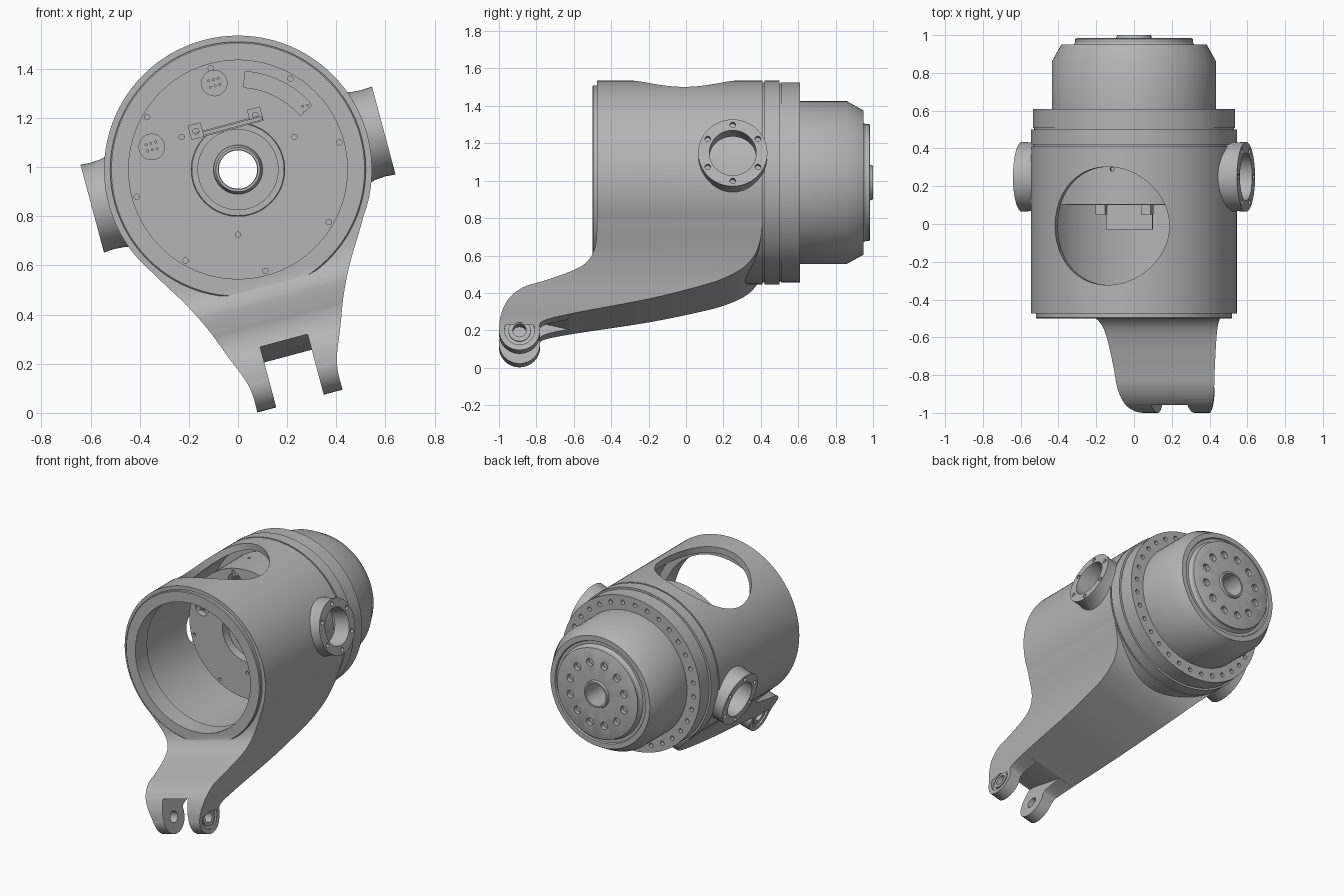
import bpy, bmesh
from math import sin, cos, pi, radians
from mathutils import Matrix, Vector

cube = bpy.data.objects.get("Cube")
if cube:
    bpy.data.objects.remove(cube)

# One cast metal colour
metal = bpy.data.materials.new("grey metal")
metal.use_nodes = True
GREY = (0.46, 0.46, 0.46, 1)
metal.diffuse_color = GREY
metal.node_tree.nodes["Principled BSDF"].inputs["Base Color"].default_value = GREY

PARTS = []
AXES = {"y": Matrix.Identity(4), "x": Matrix.Rotation(-pi / 2, 4, "Z"),
        "-x": Matrix.Rotation(pi / 2, 4, "Z"), "z": Matrix.Rotation(pi / 2, 4, "X")}


def finish(bm, name):
    bmesh.ops.recalc_face_normals(bm, faces=bm.faces)
    mesh = bpy.data.meshes.new(name)
    bm.to_mesh(mesh)
    bm.free()
    mesh.materials.append(metal)
    obj = bpy.data.objects.new(name, mesh)
    bpy.context.collection.objects.link(obj)
    PARTS.append(obj)
    return obj


def add_lathe(bm, profile, axis="y", at=(0, 0, 0), sides=96, ring=False):
    """Turn (distance, radius) points about an axis; ring closes the loop."""
    m = Matrix.Translation(at) @ AXES[axis]
    rows = [[bm.verts.new(m @ Vector((r * cos(2 * pi * i / sides), t, r * sin(2 * pi * i / sides))))
             for i in range(sides)] for t, r in profile]
    pairs = list(zip(rows, rows[1:])) + ([(rows[-1], rows[0])] if ring else [])
    for a, b in pairs:
        for i in range(sides):
            j = (i + 1) % sides
            bm.faces.new((a[i], a[j], b[j], b[i]))
    if not ring:
        bm.faces.new(rows[0])
        bm.faces.new(rows[-1])


def lathe(name, profile, **kw):
    bm = bmesh.new()
    add_lathe(bm, profile, **kw)
    return finish(bm, name)


def holes(name, centres, r, depth, axis="y", sides=16):
    """Many round pins in one mesh."""
    bm = bmesh.new()
    for c in centres:
        add_lathe(bm, [(-depth, r), (depth, r)], axis, c, sides)
    return finish(bm, name)


def prism(name, pts, lo, hi, place):
    """Extrude a 2D outline; place(u, v, w) gives the position."""
    bm = bmesh.new()
    a, b = ([bm.verts.new(place(u, v, w)) for u, v in pts] for w in (lo, hi))
    bm.faces.new(a)
    bm.faces.new(b)
    for i in range(len(pts)):
        j = (i + 1) % len(pts)
        bm.faces.new((a[i], a[j], b[j], b[i]))
    return finish(bm, name)


def along_x(u, v, w):
    return (w, u, v)


def along_y(u, v, w):
    return (u, w, v)


def box(name, x, y, z):
    return prism(name, [(x[0], z[0]), (x[1], z[0]), (x[1], z[1]), (x[0], z[1])], *y, along_y)


def boolean(obj, tool, op="DIFFERENCE"):
    mod = obj.modifiers.new("cut", "BOOLEAN")
    mod.operation, mod.solver, mod.object = op, "EXACT", tool
    bpy.context.view_layer.update()
    mesh = bpy.data.meshes.new_from_object(obj.evaluated_get(bpy.context.evaluated_depsgraph_get()))
    obj.modifiers.clear()
    obj.data = mesh
    PARTS.remove(tool)
    bpy.data.objects.remove(tool)


def smooth(pts, n=6):
    """Catmull-Rom curve through the points."""
    p = [Vector(q) for q in [pts[0], *pts, pts[-1]]]
    out = []
    for a, b, c, d in zip(p, p[1:], p[2:], p[3:]):
        for k in range(n):
            t = k / n
            out.append(0.5 * (2 * b + (c - a) * t + (2 * a - 5 * b + 4 * c - d) * t * t
                              + (3 * b - a - 3 * c + d) * t ** 3))
    return [tuple(v) for v in out] + [pts[-1]]


def circle(n, r, y, start=0):
    return [(r * cos(start + 2 * pi * i / n), y, r * sin(start + 2 * pi * i / n)) for i in range(n)]


# Everything is built about the housing axis, then tilted at the end.
# Fork arm: side outline crossed with front outline
upper = smooth([(-.475, -.34), (-.485, -.45), (-.525, -.52), (-.6, -.565), (-.75, -.615),
                (-.87, -.65), (-.95, -.71), (-.99, -.79), (-1, -.865)])
tip = [(-.89 + .11 * cos(pi + k * pi / 16), -.865 + .11 * sin(pi + k * pi / 16)) for k in range(1, 16)]
under = smooth([(-.78, -.865), (-.765, -.82), (-.6, -.78), (-.2, -.709), (.1, -.638), (.22, -.598),
                (.31, -.55), (.37, -.487), (.4, -.41), (.41, -.3)])
arm = prism("fork_arm", [(-.475, -.2)] + upper + tip + under + [(.41, -.2)], -.7, .7, along_x)
half = smooth([(.505, -.2), (.43, -.34), (.345, -.48), (.285, -.6), (.235, -.73), (.195, -.83),
               (.18, -.9), (.18, -1)])
front = prism("front_outline", half + [(-a, b) for a, b in reversed(half)], -1.1, .5, along_y)
boolean(arm, front, "INTERSECT")
slot = [(-1.1, -1.1), (-1.1, -.715), (-.91, -.722), (-.61, -.79), (-.61, -1.1)]
boolean(arm, prism("fork_slot", slot, -.1, .1, along_x))
boolean(arm, holes("pin_bore", [(0, -.89, -.865)], .038, .3, "x", 32))
for s in (-1, 1):
    boolean(arm, holes("pin_recess", [(s * .18, -.89, -.865)], .08, .012, "x", 32))
    lathe("pin_bush", [(.165, .036), (.165, .06), (.177, .06), (.177, .036)],
          axis="x" if s > 0 else "-x", at=(0, -.89, -.865), sides=32, ring=True)

# Housing barrel: front lip, thin wall behind it, side ports and top window
body = lathe("housing", [(-.5, .515), (-.495, .52), (-.475, .52), (-.475, .545), (.41, .545),
                         (.41, .535), (.425, .535)], sides=128)
boolean(body, arm, "UNION")
for ax in ("x", "-x"):
    boolean(body, lathe("port_boss", [(.4, .215), (.49, .195), (.53, .185), (.57, .182), (.614, .185)],
                        axis=ax, at=(0, .25, 0), sides=64), "UNION")
boolean(body, lathe("bore", [(-.6, .445), (-.37, .445), (-.37, .5), (.6, .5)], sides=128))
boolean(body, lathe("top_window", [(.1, .313), (.8, .313)], axis="z", at=(0, -.01, 0)))
for ax, s in (("x", 1), ("-x", -1)):
    boolean(body, lathe("port_hole", [(.36, .125), (.7, .125)], axis=ax, at=(0, .25, 0), sides=64))
    bolts = [(s * .614, .25 + c[0], c[2]) for c in circle(6, .155, 0, pi / 6)]
    boolean(body, holes("port_bolts", bolts, .015, .03, "x"))

# Rear flange, motor can and output face
motor = lathe("motor", [(.42, .078), (.42, .545), (.5, .545), (.5, .53), (.508, .53), (.508, .535),
                        (.61, .535), (.61, .435), (.86, .435), (.95, .385), (.95, .35), (.94, .345),
                        (.94, .325), (.96, .312), (.98, .312), (.985, .302), (.985, .095),
                        (1, .09), (1, .078)], ring=True)
boolean(motor, holes("flange_holes", circle(32, .487, .61), .015, .03))
boolean(motor, holes("face_holes", circle(12, .215, .985), .026, .03, sides=24))

# Inner gear core with its bolted front plate
plate = lathe("gear_core", [(.1, .19), (.1, .36), (.104, .36), (.104, .45), (.42, .45), (.42, .19)], ring=True)
boolean(plate, holes("core_bolts", circle(8, .427, .104), .011, .02))
boolean(plate, holes("inner_bolts", circle(3, .265, .1, pi / 2 + radians(45)), .011, .02))
boolean(plate, holes("top_bolt", [(0, .29, .45)], .011, .02, "z"))
sockets = [(-.002, .1, .365), (-.315, .1, .18)]
boolean(plate, holes("socket_wells", sockets, .052, .05, sides=32))
arc = [radians(a) for a in range(26, 73, 3)]
boolean(plate, prism("arc_well", [(.40 * cos(a), .40 * sin(a)) for a in arc]
                     + [(.335 * cos(a), .335 * sin(a)) for a in reversed(arc)], .05, .16, along_y))
pins = [(x + dx, .13, z + dz) for x, _, z in sockets + [(.34, 0, .165)]
        for dx in (-.02, 0, .02) for dz in (-.012, .015)]
holes("connector_pins", pins, .006, .025, sides=8)

# Hollow shaft hub with encoder ring
lathe("encoder_ring", [(.13, .1), (.13, .165), (.16, .165), (.16, .188), (.42, .192), (.42, .1)], ring=True)
lathe("hollow_shaft", [(.09, .08), (.09, .09), (.11, .1), (.42, .1), (.42, .08)], ring=True)

# Sensor bracket above the hub
box("bracket_bar", (-.15, .15), (.06, .1), (.165, .19))
for s in (-1, 1):
    foot = box("bracket_foot", (s * .125 - .027, s * .125 + .027), (.05, .1), (.165, .225))
    boolean(foot, holes("foot_screw", [(s * .125, .05, .195)], .012, .02))
box("bracket_sensor", (-.1, .15), (-.03, .08), (.17, .185))

# Tilt, lift and shade everything
tilt = Matrix.Translation((0, 0, .99)) @ Matrix.Rotation(radians(-15), 4, "Y")
bpy.ops.object.select_all(action="DESELECT")
for obj in PARTS:
    obj.data.transform(tilt)
    obj.select_set(True)
bpy.context.view_layer.objects.active = body
bpy.ops.object.shade_smooth_by_angle(angle=radians(30))
